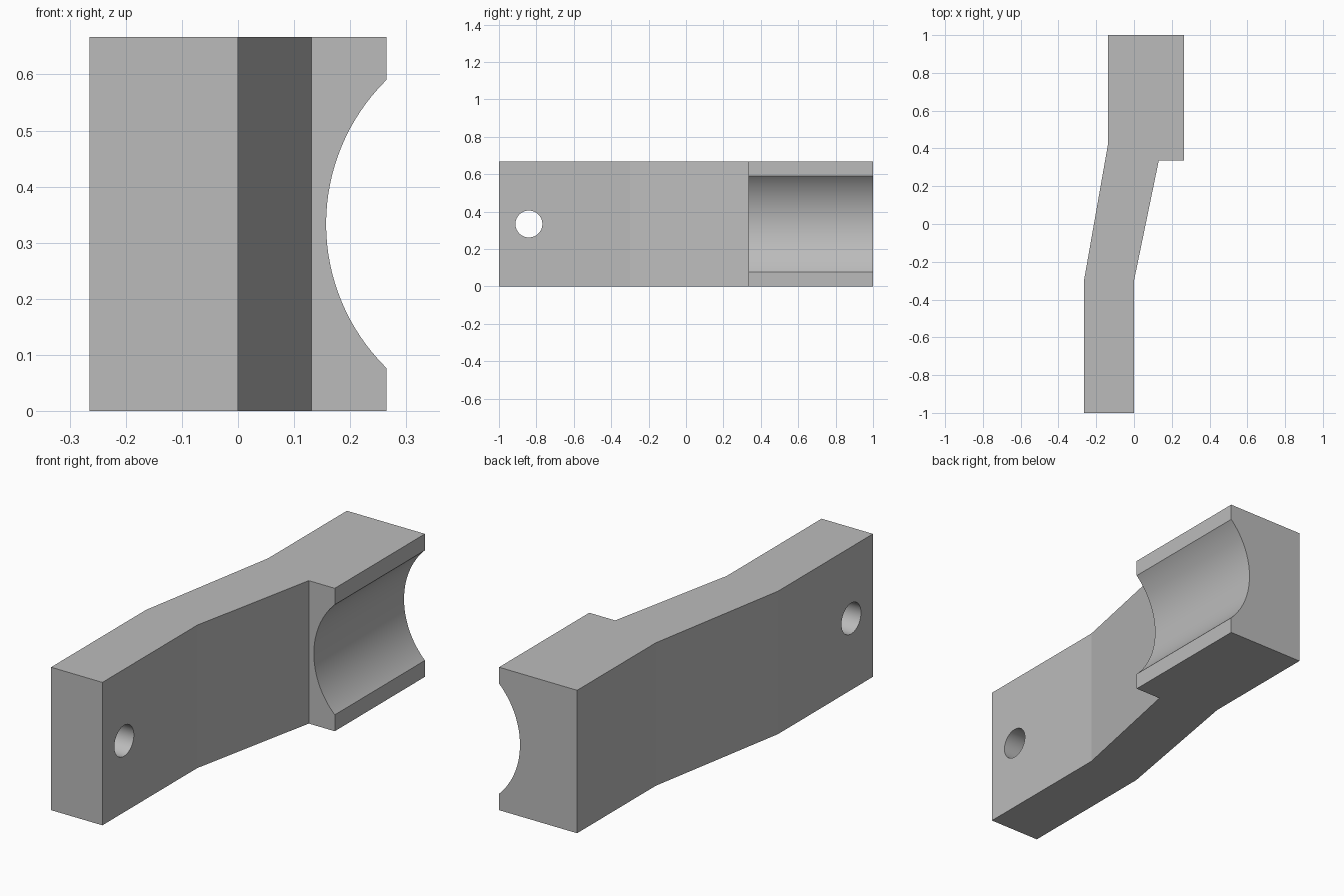
import bpy
import bmesh
from math import radians

default = bpy.data.objects.get("Cube")
if default:
    bpy.data.objects.remove(default, do_unlink=True)

HEIGHT = 0.667
MID = HEIGHT / 2

# Single grey material
grey = bpy.data.materials.new("plain grey")
grey.use_nodes = True
colour = (0.5, 0.5, 0.5, 1)
grey.diffuse_color = colour
grey.node_tree.nodes["Principled BSDF"].inputs["Base Color"].default_value = colour

# Cranked bar: plan outline extruded upward
outline = [(-0.265, -1), (0, -1), (0, -0.3), (0.131, 0.335), (0.265, 0.335),
           (0.265, 1), (-0.138, 1), (-0.138, 0.42), (-0.265, -0.3)]
bm = bmesh.new()
base = bm.faces.new([bm.verts.new((x, y, 0)) for x, y in outline])
top = bmesh.ops.extrude_face_region(bm, geom=[base])["geom"]
bmesh.ops.translate(bm, vec=(0, 0, HEIGHT),
                    verts=[v for v in top if isinstance(v, bmesh.types.BMVert)])
bmesh.ops.recalc_face_normals(bm, faces=bm.faces)
mesh = bpy.data.meshes.new("cranked_bar")
bm.to_mesh(mesh)
bm.free()
mesh.materials.append(grey)
bar = bpy.data.objects.new("cranked_bar", mesh)
bpy.context.collection.objects.link(bar)


def cut_cylinder(name, radius, depth, location, rotation, sides):
    """Subtract a cylinder from the bar, then remove the cutter."""
    bpy.ops.mesh.primitive_cylinder_add(vertices=sides, radius=radius, depth=depth,
                                        location=location, rotation=rotation)
    cutter = bpy.context.object
    cutter.name = name
    cutter.hide_render = True
    cutter.data.materials.append(grey)
    bpy.ops.object.select_all(action='DESELECT')
    bar.select_set(True)
    bpy.context.view_layer.objects.active = bar
    mod = bar.modifiers.new(name, 'BOOLEAN')
    mod.operation = 'DIFFERENCE'
    mod.solver = 'EXACT'
    mod.object = cutter
    bpy.ops.object.modifier_apply(modifier=mod.name)
    bpy.data.objects.remove(cutter, do_unlink=True)


# Round groove along the jaw, and the pin hole through the tail
cut_cylinder("jaw_groove", 0.36, 1.2, (0.517, 0.7, MID), (radians(90), 0, 0), 128)
cut_cylinder("pin_hole", 0.072, 1, (-0.13, -0.84, MID), (0, radians(90), 0), 64)

bpy.ops.object.shade_smooth_by_angle(angle=radians(8))
